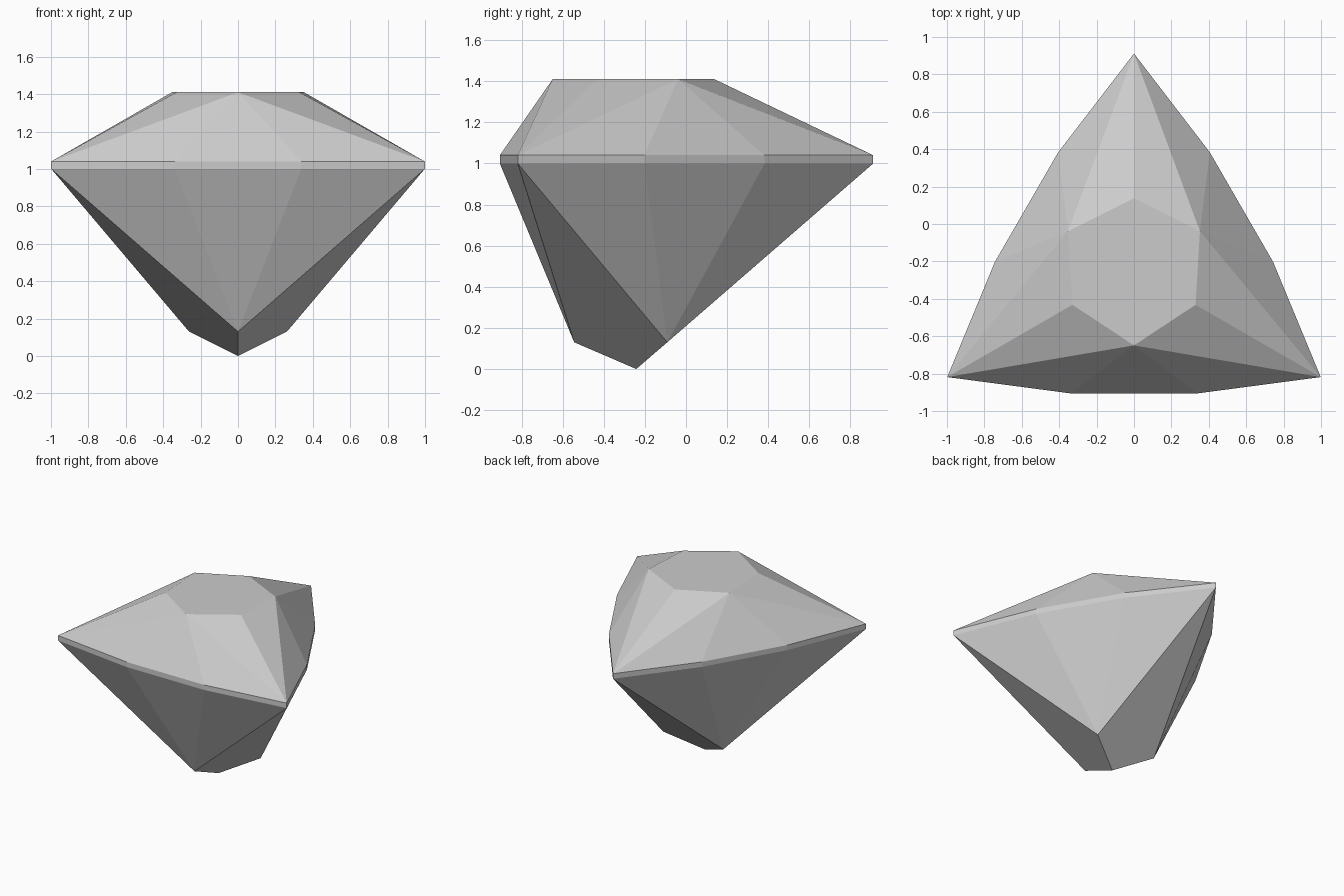
import bpy, bmesh
from math import radians, cos, sin

cube = bpy.data.objects.get("Cube")
if cube:
    bpy.data.objects.remove(cube, do_unlink=True)

CENTRE_Y = -0.242

# One flat grey for the whole stone
mat = bpy.data.materials.new("pale grey crystal")
mat.use_nodes = True
grey = (0.6, 0.6, 0.6, 1)
mat.diffuse_color = grey
mat.node_tree.nodes["Principled BSDF"].inputs["Base Color"].default_value = grey

bm = bmesh.new()


def point(radius, degrees, z):
    a = radians(degrees)
    return bm.verts.new((radius * cos(a), CENTRE_Y + radius * sin(a), z))


def girdle_ring(z):
    # Each third: a pointed corner followed by two shallow side points
    ring = []
    for k in range(3):
        start = 90 + 120 * k
        ring += [point(1.153, start, z), point(0.745, start + 33, z),
                 point(0.745, start + 87, z)]
    return ring


top, bottom = girdle_ring(1.04), girdle_ring(1.0)
table = [point(0.38 if k % 2 == 0 else 0.407, 90 + 60 * k, 1.41) for k in range(6)]
lower = [point(0.302, 150 + 120 * k, 0.13) for k in range(3)]
culet = point(0, 0, 0)

# Table and girdle band
bm.faces.new(table)
for i in range(9):
    j = (i + 1) % 9
    bm.faces.new((bottom[i], bottom[j], top[j], top[i]))

for k in range(3):
    c = 3 * k
    # Crown star facets on both sides of each corner
    for t in (2 * k, 2 * k - 1):
        bm.faces.new((top[c], table[(t + 1) % 6], table[t]))
    # Crown and pavilion side fans
    for i in range(c, c + 3):
        j = (i + 1) % 9
        bm.faces.new((top[i], top[j], table[2 * k + 1]))
        bm.faces.new((bottom[j], bottom[i], lower[k]))
    # Pavilion kite under each corner
    bm.faces.new((bottom[c], lower[k - 1], culet, lower[k]))

bmesh.ops.recalc_face_normals(bm, faces=bm.faces)
mesh = bpy.data.meshes.new("cut_gemstone")
bm.to_mesh(mesh)
bm.free()
mesh.materials.append(mat)
gem = bpy.data.objects.new("cut_gemstone", mesh)
bpy.context.collection.objects.link(gem)
